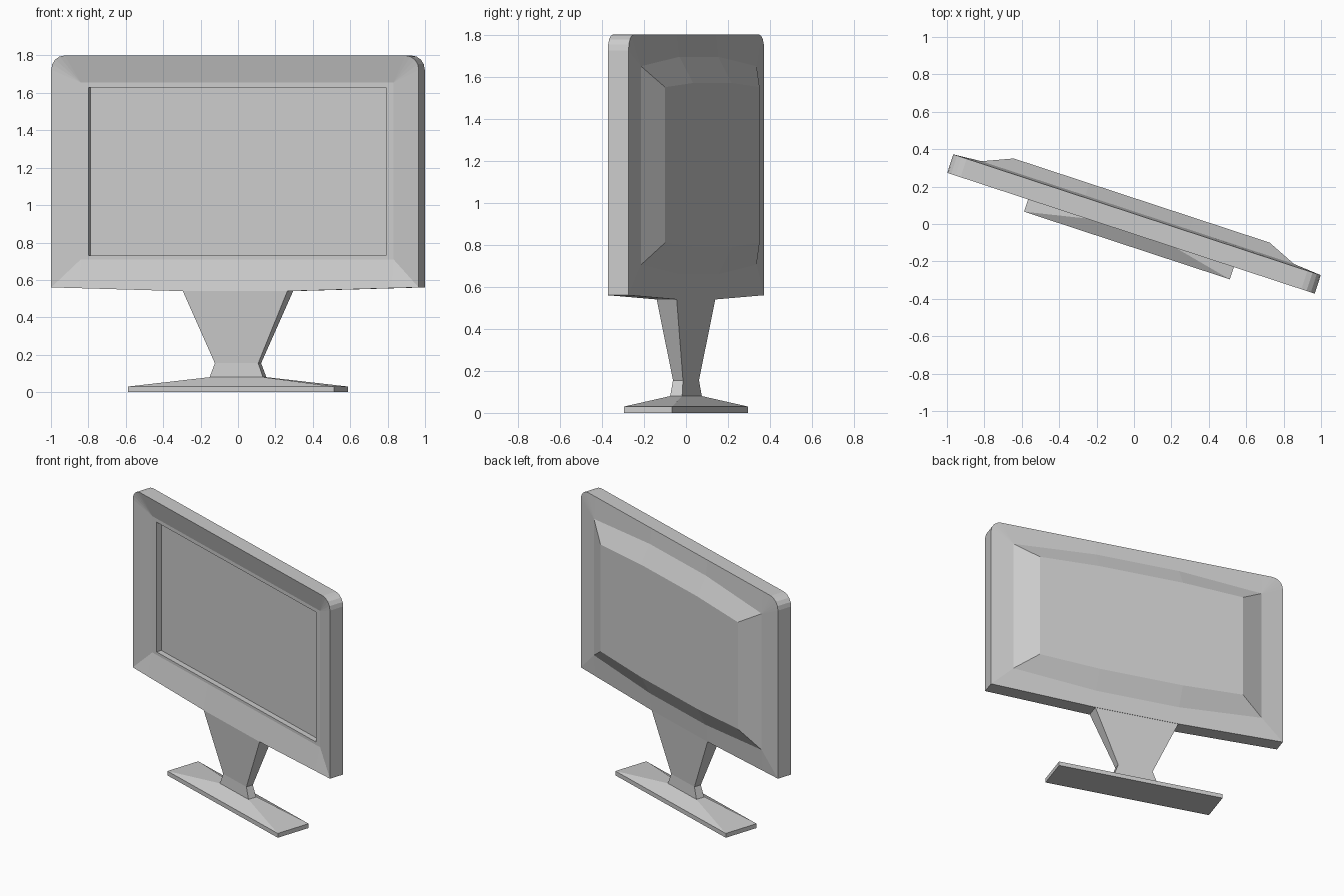
import bpy, bmesh, math

if "Cube" in bpy.data.objects:
    bpy.data.objects.remove(bpy.data.objects["Cube"])

TURN = math.radians(-18.2)   # whole display is swivelled about z


def loft(name, rings):
    """Skin a closed solid through rings of equal point count, capping both ends."""
    bm = bmesh.new()
    loops = [[bm.verts.new(p) for p in ring] for ring in rings]
    n = len(loops[0])
    for a, b in zip(loops, loops[1:]):
        for i in range(n):
            j = (i + 1) % n
            bm.faces.new((a[i], a[j], b[j], b[i]))
    bm.faces.new(loops[0])
    bm.faces.new(loops[-1])
    bmesh.ops.remove_doubles(bm, verts=bm.verts, dist=0.0005)
    bmesh.ops.recalc_face_normals(bm, faces=bm.faces)
    mesh = bpy.data.meshes.new(name)
    bm.to_mesh(mesh)
    bm.free()
    obj = bpy.data.objects.new(name, mesh)
    obj.rotation_euler.z = TURN
    bpy.context.collection.objects.link(obj)
    return obj


def rect(hx, hy, z):
    return [(-hx, -hy, z), (hx, -hy, z), (hx, hy, z), (-hx, hy, z)]


def mirrored(half, y):
    """Right half outline (bottom to top) completed across x = 0."""
    full = half + [(-x, z) for x, z in reversed(half)]
    return [(x, y, z) for x, z in full]


# Outer outline of the housing: sagging bottom, rounded top corners
W, TOP, R, ARC = 1.034, 1.80, 0.075, 4
arc = [(W - R + R * math.cos(t), TOP - R + R * math.sin(t))
       for t in (math.pi / 2 * i / ARC for i in range(ARC + 1))]
outline = ([(0.294, 0.54), (0.88, 0.556), (W, 0.56), (W, 0.71), (W, 1.655)]
           + arc + [(0.88, TOP), (0.294, TOP)])


def inner(hx, z0, z1, y, bow=0.0):
    """Rectangular ring with bowed top and bottom, matching the outline's count."""
    half = ([(0.294, z0 - bow)] + [(hx, z0)] * 3
            + [(hx, z1)] * (ARC + 3) + [(0.294, z1 + bow)])
    return mirrored(half, y)


# Housing: recessed screen, sloping bezel, rim, raised back
loft("display_housing", [
    inner(0.837, 0.73, 1.63, 0.024),
    inner(0.837, 0.73, 1.63, -0.014),
    inner(0.88, 0.71, 1.655, -0.014),
    mirrored(outline, -0.052),
    mirrored(outline, 0.052),
    inner(0.88, 0.705, 1.65, 0.064, 0.045),
    inner(0.72, 0.81, 1.55, 0.132, 0.02),
])

# Neck: narrow waist flaring up to the housing
loft("stand_neck", [
    rect(0.15, 0.03, 0.08),
    rect(0.122, 0.025, 0.155),
    rect(0.294, 0.05, 0.54),
])

# Foot: thin slab with a shallow pyramid top
loft("stand_foot", [
    rect(0.579, 0.121, 0.0),
    rect(0.579, 0.121, 0.03),
    rect(0.15, 0.03, 0.08),
])
